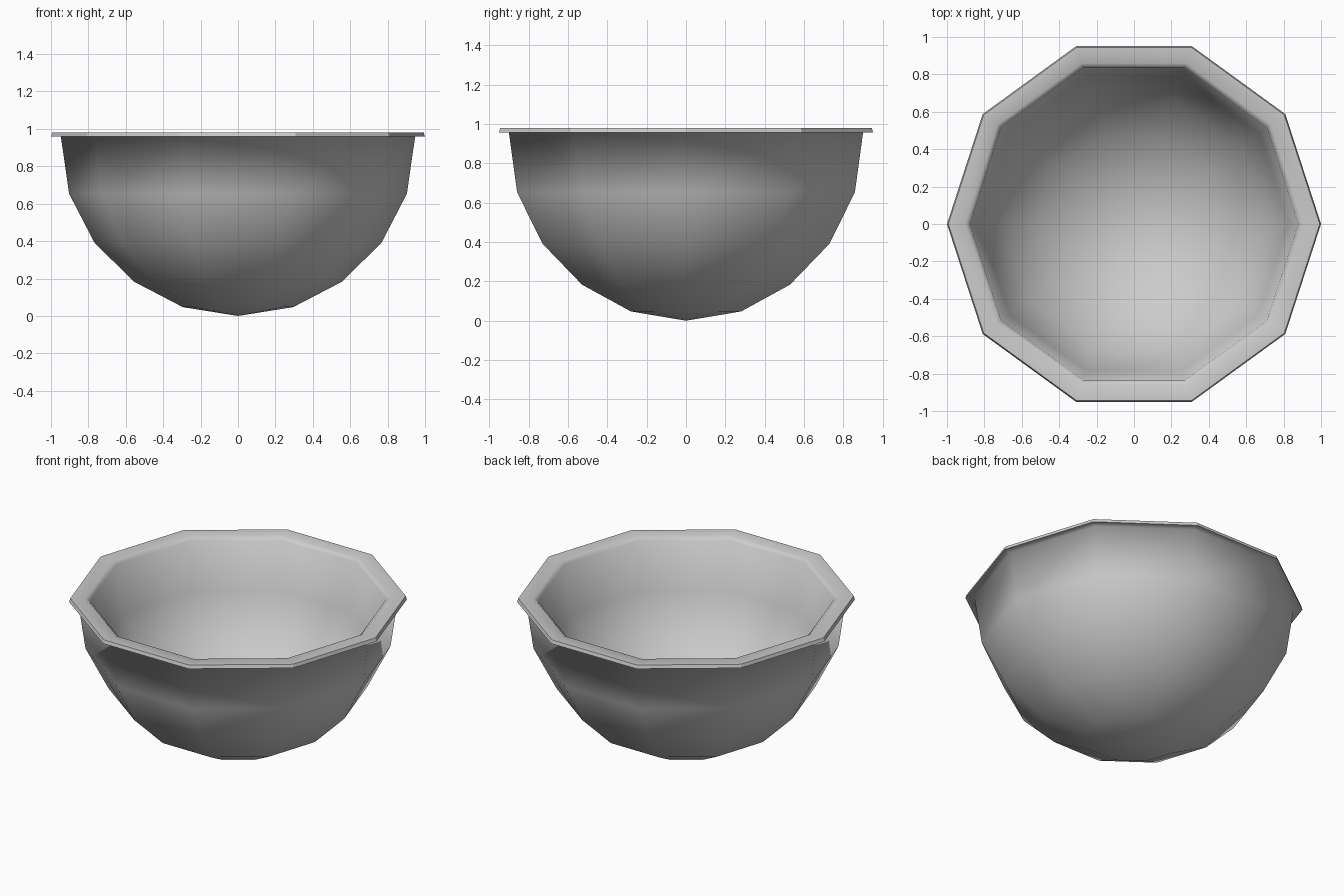
import bpy, bmesh, math

if "Cube" in bpy.data.objects:
    bpy.data.objects.remove(bpy.data.objects["Cube"])

SIDES = 10
LIP_SIDE = 6   # profile segment that forms the flat outer side of the lip

# bowl section: outer wall up, flared lip, rounded inner edge, inner wall down
profile = [
    (0.0, 0.0), (0.295, 0.047), (0.556, 0.183), (0.767, 0.391), (0.903, 0.653),
    (0.947, 0.958), (1.0, 0.958), (0.993, 0.98),
    (0.903, 0.98), (0.878, 0.96),
    (0.825, 0.655), (0.70, 0.42), (0.507, 0.235), (0.269, 0.115), (0.0, 0.075),
]


def revolve(name, points, sides, flat_segment):
    bm = bmesh.new()
    rings = []
    for r, z in points:
        count = sides if r > 0 else 1
        rings.append([bm.verts.new((r * math.cos(math.tau * i / sides),
                                    r * math.sin(math.tau * i / sides), z))
                      for i in range(count)])
    for k, (a, b) in enumerate(zip(rings, rings[1:])):
        for i in range(sides):
            j = (i + 1) % sides
            corners = [a[i % len(a)], a[j % len(a)], b[j % len(b)], b[i % len(b)]]
            face = bm.faces.new(list(dict.fromkeys(corners)))
            face.smooth = k != flat_segment
    bmesh.ops.recalc_face_normals(bm, faces=bm.faces)
    mesh = bpy.data.meshes.new(name)
    bm.to_mesh(mesh)
    bm.free()
    obj = bpy.data.objects.new(name, mesh)
    bpy.context.collection.objects.link(obj)
    return obj


# ten-sided bowl: smooth walls, flat facets around the lip
revolve("bowl", profile, SIDES, LIP_SIDE)
